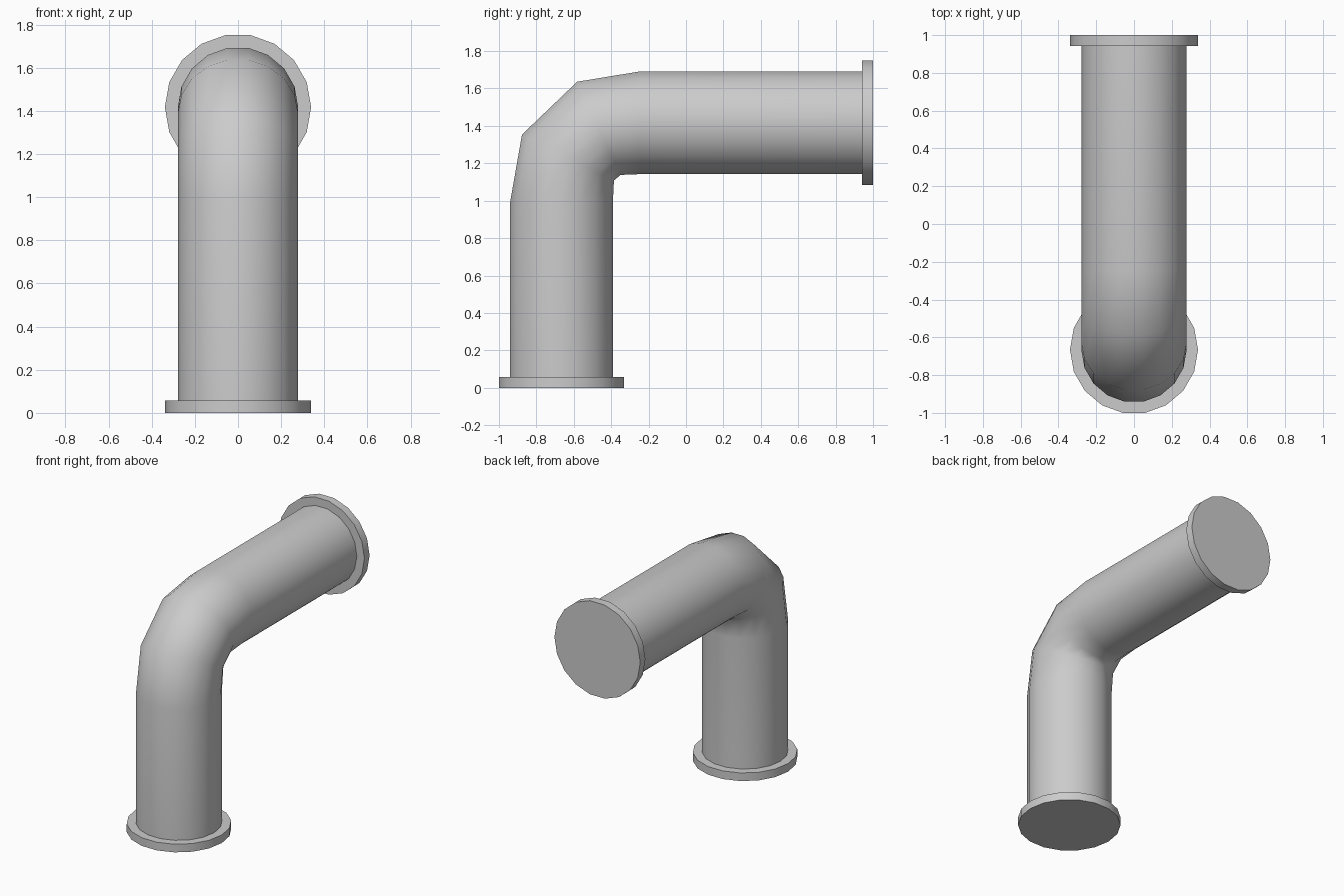
import bpy, bmesh, math
from mathutils import Vector

cube = bpy.data.objects.get("Cube")
if cube:
    bpy.data.objects.remove(cube, do_unlink=True)

SIDES = 18
PIPE_R, FLANGE_R, THICK = 0.279, 0.339, 0.058
AXIS_Y, AXIS_Z = -0.666, 1.417   # axes of the upright and the level run

grey = bpy.data.materials.new("pipe_grey")
grey.use_nodes = True
grey.diffuse_color = (0.6, 0.6, 0.6, 1)
grey.node_tree.nodes["Principled BSDF"].inputs["Base Color"].default_value = (0.6, 0.6, 0.6, 1)


def sweep(name, stations, radius):
    """Tube through (y, z, tilt) stations; tilt 0 points up, 90 points back."""
    bm = bmesh.new()
    rings = []
    for y, z, tilt in stations:
        t = math.radians(tilt)
        across = Vector((0, math.cos(t), -math.sin(t)))
        ring = []
        for i in range(SIDES):
            a = math.tau * i / SIDES
            offset = Vector((math.cos(a), 0, 0)) + across * math.sin(a)
            ring.append(bm.verts.new(Vector((0, y, z)) + offset * radius))
        rings.append(ring)
    for lower, upper in zip(rings, rings[1:]):
        for i in range(SIDES):
            j = (i + 1) % SIDES
            bm.faces.new((lower[i], lower[j], upper[j], upper[i]))
    bm.faces.new(rings[0][::-1])
    bm.faces.new(rings[-1])
    bmesh.ops.recalc_face_normals(bm, faces=bm.faces)
    mesh = bpy.data.meshes.new(name)
    bm.to_mesh(mesh)
    bm.free()
    mesh.materials.append(grey)
    obj = bpy.data.objects.new(name, mesh)
    bpy.context.collection.objects.link(obj)
    bpy.ops.object.select_all(action='DESELECT')
    obj.select_set(True)
    bpy.context.view_layer.objects.active = obj
    bpy.ops.object.shade_smooth_by_angle(angle=math.radians(55))


# Pipe with a three-segment elbow
sweep("bent_pipe", [
    (AXIS_Y, THICK / 2, 0),
    (AXIS_Y, 0.99, 0),
    (-0.631, 1.231, 26.5),
    (-0.466, 1.387, 65),
    (-0.243, AXIS_Z, 90),
    (1 - THICK / 2, AXIS_Z, 90),
], PIPE_R)

# End flanges
sweep("bottom_flange", [(AXIS_Y, 0, 0), (AXIS_Y, THICK, 0)], FLANGE_R)
sweep("back_flange", [(1 - THICK, AXIS_Z, 90), (1, AXIS_Z, 90)], FLANGE_R)
